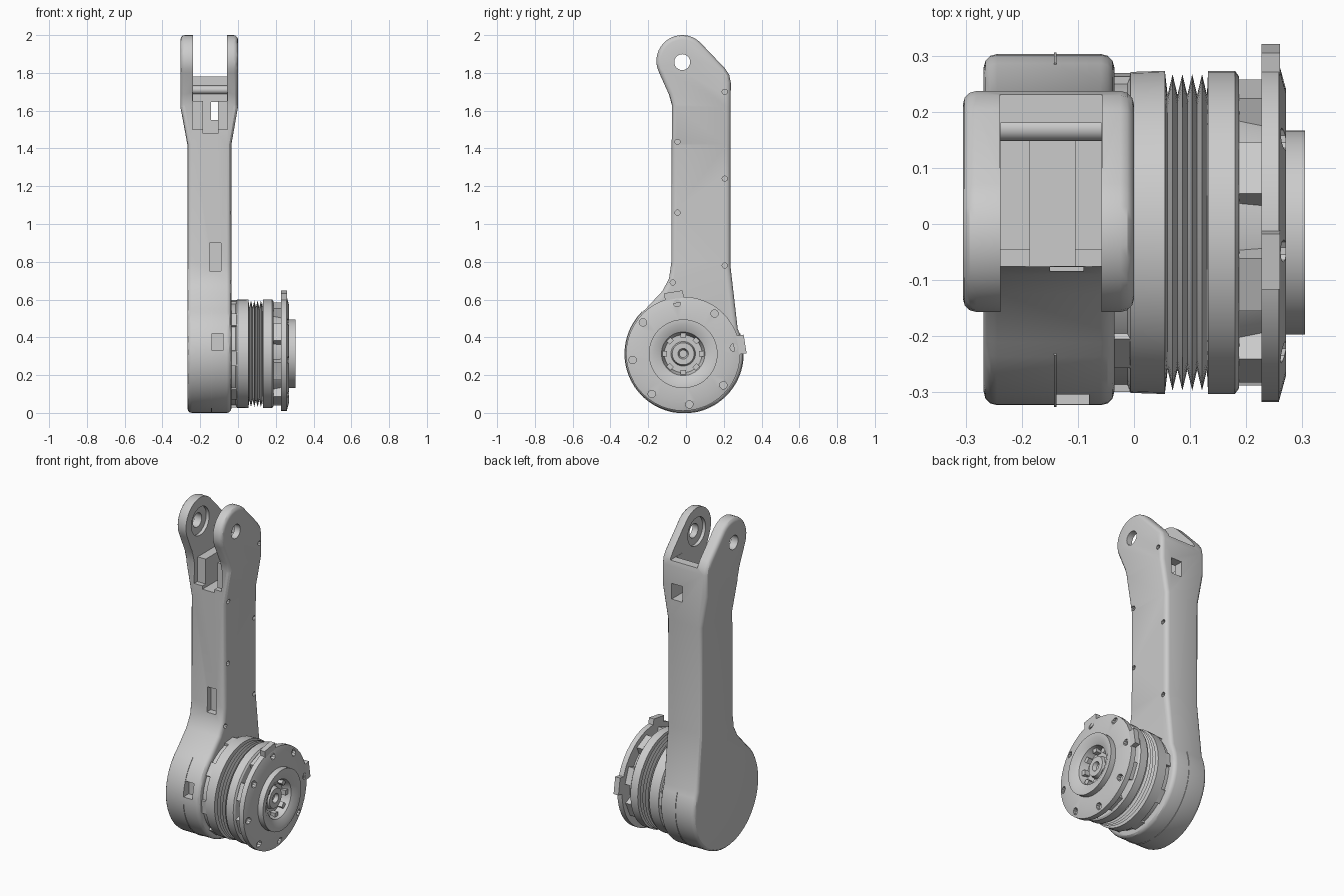
import bpy, bmesh
from math import sin, cos, radians, pi
from mathutils import Matrix, Vector

if "Cube" in bpy.data.objects:
    bpy.data.objects.remove(bpy.data.objects["Cube"])

CY, CZ = -0.015, 0.313      # joint axis (runs along x)


def new_object(name, bm):
    bmesh.ops.recalc_face_normals(bm, faces=bm.faces[:])
    me = bpy.data.meshes.new(name)
    bm.to_mesh(me)
    bm.free()
    ob = bpy.data.objects.new(name, me)
    bpy.context.collection.objects.link(ob)
    return ob


def prism(name, pts, lo, hi, axis):
    """Extrude a 2D outline along x (points are y,z) or y (points are x,z)."""
    bm = bmesh.new()
    place = (lambda p, t: (t, p[0], p[1])) if axis == 'x' else (lambda p, t: (p[0], t, p[1]))
    a = [bm.verts.new(place(p, lo)) for p in pts]
    b = [bm.verts.new(place(p, hi)) for p in pts]
    bm.faces.new(a)
    bm.faces.new(b[::-1])
    for i in range(len(pts)):
        j = (i + 1) % len(pts)
        bm.faces.new((a[i], a[j], b[j], b[i]))
    return new_object(name, bm)


def arc(cy, cz, r, a0, a1, n):
    return [(cy + r * cos(radians(a0 + (a1 - a0) * i / n)),
             cz + r * sin(radians(a0 + (a1 - a0) * i / n))) for i in range(n + 1)]


def box(name, x, y, z):
    return prism(name, [(y[0], z[0]), (y[1], z[0]), (y[1], z[1]), (y[0], z[1])], x[0], x[1], 'x')


def disc(name, cy, cz, r, x0, x1, n=24):
    return prism(name, arc(cy, cz, r, 0, 360, n)[:-1], x0, x1, 'x')


def lathe(name, prof, n=48):
    """Spin an (x, radius) profile round the joint axis."""
    bm = bmesh.new()
    rings = [[bm.verts.new((x, CY + r * cos(2 * pi * i / n), CZ + r * sin(2 * pi * i / n)))
              for i in range(n)] for x, r in prof]
    for a, b in zip(rings, rings[1:]):
        for i in range(n):
            j = (i + 1) % n
            bm.faces.new((a[i], a[j], b[j], b[i]))
    bmesh.ops.remove_doubles(bm, verts=bm.verts[:], dist=1e-5)
    return new_object(name, bm)


def apply(ob, kind, **settings):
    m = ob.modifiers.new(kind, kind)
    for k, v in settings.items():
        setattr(m, k, v)
    bpy.context.view_layer.objects.active = ob
    bpy.ops.object.modifier_apply(modifier=m.name)


def boolean(ob, cutter, op='DIFFERENCE'):
    cutter.hide_render = True
    apply(ob, 'BOOLEAN', object=cutter, operation=op, solver='EXACT')
    bpy.data.objects.remove(cutter)


def radial_blocks(name, count, offset, x, r, width):
    """Blocks standing round the joint axis."""
    bm = bmesh.new()
    for i in range(count):
        rot = Matrix.Rotation(radians(offset + 360 * i / count), 4, 'X')
        mat = (Matrix.Translation((0, CY, CZ)) @ rot
               @ Matrix.Translation(((x[0] + x[1]) / 2, (r[0] + r[1]) / 2, 0))
               @ Matrix.Diagonal((x[1] - x[0], r[1] - r[0], width, 1)))
        bmesh.ops.create_cube(bm, size=1, matrix=mat)
    return new_object(name, bm)


# Arm link: side profile trimmed by the front silhouette
LY, LZ = -0.02, 1.863
side = (arc(-0.01, CZ, 0.313, 25, -230, 40)
        + [(-0.125, 0.645), (-0.09, 0.71), (-0.077, 0.8), (-0.075, 1.63), (-0.09, 1.685)]
        + arc(LY, LZ, 0.137, 207, 48, 16)
        + [(0.205, 1.825), (0.229, 1.79), (0.237, 1.75), (0.235, 0.78)])
arm = prism("arm_link", side, -0.5, 0.5, 'x')
front = [(-0.268, -0.1), (-0.035, -0.1), (-0.035, 1.42), (0, 1.62), (0, 2.1),
         (-0.305, 2.1), (-0.305, 1.62), (-0.268, 1.42)]
boolean(arm, prism("silhouette", front, -0.5, 0.5, 'y'), 'INTERSECT')
apply(arm, 'BEVEL', width=0.024, segments=3, limit_method='ANGLE', angle_limit=radians(40))

# Fork slot, centre pocket and rear window
for x, y, z in [((-0.238, -0.058), (-0.4, 0.18), (1.65, 2.2)),
                ((-0.239, -0.057), (0.1, 0.4), (1.78, 2.2)),
                ((-0.185, -0.105), (-0.4, 0.179), (1.48, 1.8)),
                ((-0.24, -0.056), (-0.4, -0.045), (1.5, 1.7)),
                ((-0.142, -0.07), (0.1, 0.4), (1.55, 1.645)),
                # front cable notches
                ((-0.15, -0.09), (-0.2, -0.045), (0.75, 0.9)),
                ((-0.14, -0.08), (-0.5, -0.27), (0.33, 0.42))]:
    boolean(arm, box("cut", x, y, z))

# Pin holes and bearing seats in the fork
boolean(arm, disc("cut", LY, 1.857, 0.042, -0.5, 0.5))
for x0, x1 in [(-0.258, -0.2), (-0.1, -0.038)]:
    boolean(arm, disc("cut", LY, 1.857, 0.085, x0, x1))

# Screw holes along the inner side
for y, z in [(-0.045, 1.435), (0.205, 1.7), (0.205, 1.24), (-0.045, 1.06), (0.205, 0.78), (-0.07, 0.69)]:
    boolean(arm, disc("cut", y, z, 0.014, -0.07, 0.1, 10))

# Cross bar between the fork prongs
bar = disc("fork_cross_bar", 0.17, 1.71, 0.022, -0.24, -0.056, 16)

# Joint housing with bellows and open output boss
bellows = []
for i in range(4):
    x = 0.06 + 0.0175 * i
    bellows += [(x, 0.245), (x + 0.00875, 0.282)]
housing = ([(-0.06, 0), (-0.06, 0.272), (-0.012, 0.272), (-0.006, 0.286), (0.055, 0.288)] + bellows
           + [(0.13, 0.245), (0.132, 0.288), (0.18, 0.288), (0.187, 0.278), (0.188, 0.235), (0.235, 0.225), (0.235, 0)])
joint = lathe("joint_housing", housing)

# Output flange and hollow boss
flange = lathe("output_flange", [
    (0.227, 0), (0.227, 0.302), (0.258, 0.302), (0.271, 0.255), (0.271, 0.182), (0.305, 0.182),
    (0.305, 0.155), (0.285, 0.115), (0.235, 0.1), (0.235, 0.065), (0.262, 0.058),
    (0.262, 0.028), (0.24, 0.02), (0.24, 0)])
# Bolt recesses round the flange rim
for i in range(8):
    a = radians(52 + 45 * i)
    boolean(flange, disc("cut", CY + 0.27 * cos(a), CZ + 0.27 * sin(a), 0.02, 0.247, 0.3, 10))

# Clamping lugs, ring spacers and inner drive teeth
lugs = radial_blocks("housing_lugs", 8, 20, (0.185, 0.23), (0.21, 0.272), 0.1)
base_lugs = radial_blocks("base_lugs", 8, 5, (-0.045, 0.0), (0.24, 0.282), 0.08)
teeth = radial_blocks("drive_teeth", 8, 0, (0.233, 0.268), (0.085, 0.125), 0.03)

# Two locating tabs on the flange
tabs = radial_blocks("flange_tabs", 4, 9, (0.227, 0.26), (0.27, 0.332), 0.1)
bm = bmesh.new()
bm.from_mesh(tabs.data)
bmesh.ops.delete(bm, geom=[v for v in bm.verts if v.co.y < -0.2 or v.co.z < 0.2], context='VERTS')
bm.to_mesh(tabs.data)
bm.free()

# Seam line bead where the two shell halves meet
seam_pts = arc(-0.01, CZ, 0.316, 20, -225, 40)
seam_in = arc(-0.01, CZ, 0.3, -225, 20, 40)
seam = prism("shell_seam", [(y, max(z, 0)) for y, z in seam_pts] + seam_in, -0.143, -0.138, 'x')

for ob in bpy.context.collection.objects:
    ob.select_set(True)
bpy.context.view_layer.objects.active = arm
bpy.ops.object.shade_smooth_by_angle(angle=radians(30))
